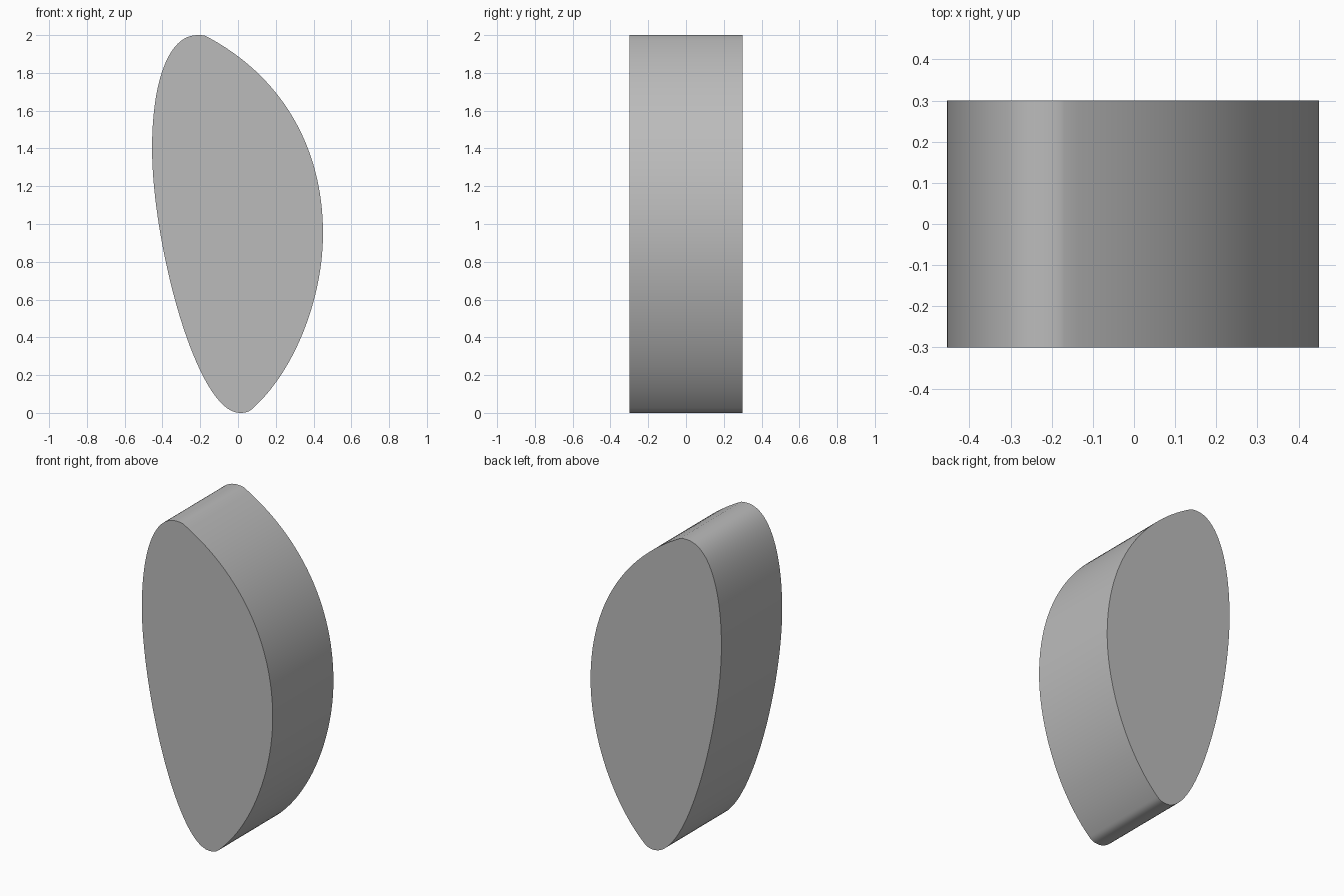
import bpy
import bmesh
from mathutils import Vector
from mathutils.geometry import interpolate_bezier

cube = bpy.data.objects.get("Cube")
if cube:
    bpy.data.objects.remove(cube, do_unlink=True)

HALF_DEPTH = 0.3

# Plain grey material
grey = bpy.data.materials.new("plain_grey")
grey.use_nodes = True
colour = (0.5, 0.5, 0.5, 1)
grey.diffuse_color = colour
grey.node_tree.nodes["Principled BSDF"].inputs["Base Color"].default_value = colour

# Outline in x, z: start point, two handles, end point, steps
segments = [
    ((-0.215, 2), (-0.37, 2), (-0.455, 1.75), (-0.455, 1.4), 24),
    ((-0.455, 1.4), (-0.455, 0.9), (-0.22, 0), (0.01, 0), 32),
    ((0.01, 0), (0.045, 0), (0.062, 0.008), (0.08, 0.025), 8),
    ((0.08, 0.025), (0.31, 0.235), (0.45, 0.62), (0.45, 0.95), 28),
    ((0.45, 0.95), (0.45, 1.42), (0.22, 1.79), (-0.17, 1.995), 32),
    ((-0.17, 1.995), (-0.185, 2), (-0.2, 2), (-0.215, 2), 6),
]
outline = []
for a, b, c, d, steps in segments:
    points = interpolate_bezier(*(Vector((x, 0, z)) for x, z in (a, b, c, d)), steps + 1)
    outline += points[:-1]

# Front face, extruded straight back into a solid slab
bm = bmesh.new()
front = bm.faces.new([bm.verts.new((p.x, -HALF_DEPTH, p.z)) for p in outline])
result = bmesh.ops.extrude_face_region(bm, geom=[front], use_keep_orig=True)
back_verts = [v for v in result["geom"] if isinstance(v, bmesh.types.BMVert)]
bmesh.ops.translate(bm, verts=back_verts, vec=(0, 2 * HALF_DEPTH, 0))
bmesh.ops.recalc_face_normals(bm, faces=bm.faces)

mesh = bpy.data.meshes.new("rounded_slab")
bm.to_mesh(mesh)
bm.free()
mesh.materials.append(grey)
slab = bpy.data.objects.new("rounded_slab", mesh)
bpy.context.collection.objects.link(slab)

# Smooth rim with crisp front and back edges
bpy.ops.object.select_all(action="DESELECT")
slab.select_set(True)
bpy.context.view_layer.objects.active = slab
bpy.ops.object.shade_smooth_by_angle(angle=0.6)
